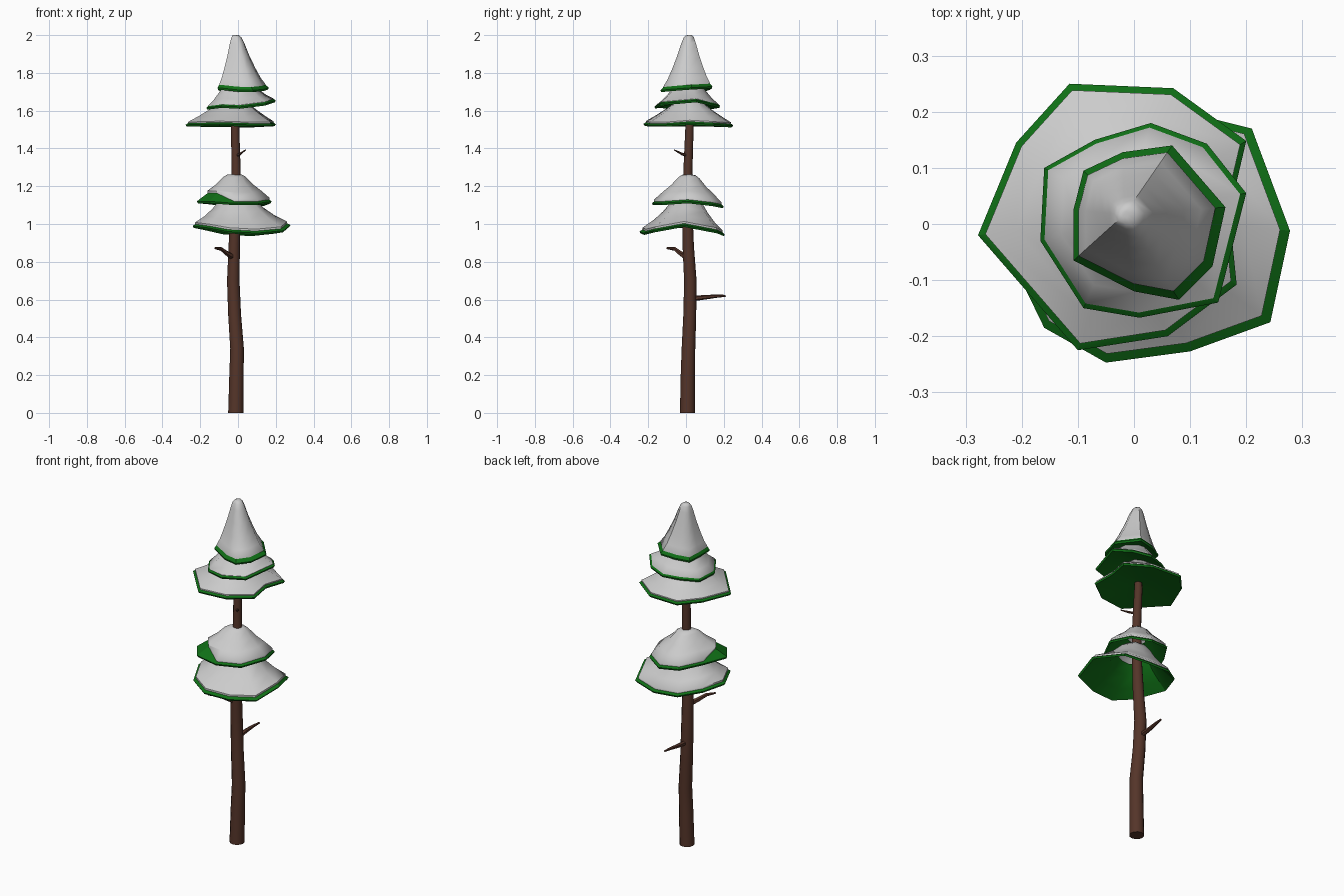
import bpy, math
from mathutils import Vector


def material(name, rgb):
    m = bpy.data.materials.new(name)
    m.diffuse_color = (*rgb, 1)
    return m


BARK = material("bark", (0.09, 0.035, 0.022))
GREEN = material("needles", (0.005, 0.16, 0.008))


def add_rings(name, rings, mat=None, caps=(True, True), angle=40):
    """Skin a stack of equally sized vertex rings."""
    n = len(rings[0])
    verts = [v for r in rings for v in r]
    faces = []
    for k in range(len(rings) - 1):
        for i in range(n):
            j = (i + 1) % n
            faces.append((k * n + i, k * n + j, (k + 1) * n + j, (k + 1) * n + i))
    if caps[0]:
        faces.append(tuple(reversed(range(n))))
    if caps[1]:
        faces.append(tuple(range(len(verts) - n, len(verts))))
    me = bpy.data.meshes.new(name)
    me.from_pydata(verts, [], faces)
    me.polygons.foreach_set("use_smooth", [True] * len(faces))
    me.set_sharp_from_angle(angle=math.radians(angle))
    if mat:
        me.materials.append(mat)
    ob = bpy.data.objects.new(name, me)
    bpy.context.collection.objects.link(ob)
    return ob


def tube(name, path, sides):
    """Tapered tube through (x, y, z, radius) points."""
    pts = [Vector(p[:3]) for p in path]
    rings = []
    for k, p in enumerate(pts):
        d = (pts[min(k + 1, len(pts) - 1)] - pts[max(k - 1, 0)]).normalized()
        if name == "trunk" and k == 0:
            d = Vector((0, 0, 1))
        ref = Vector((1, 0, 0)) if abs(d.z) > 0.8 else Vector((0, 0, 1))
        v = d.cross(ref).normalized()
        u = v.cross(d)
        ring = []
        for i in range(sides):
            a = 2 * math.pi * i / sides
            ring.append(p + path[k][3] * (u * math.cos(a) + v * math.sin(a)))
        rings.append(ring)
    return add_rings(name, rings, BARK)


# trunk and bare twigs
tube("trunk", [(-0.012, 0.008, 0, 0.040), (-0.008, 0.010, 0.2, 0.038),
               (-0.005, 0.013, 0.34, 0.036), (-0.018, 0.020, 0.52, 0.034),
               (-0.025, 0.023, 0.70, 0.033), (-0.020, 0.012, 0.88, 0.030),
               (-0.015, 0.008, 1.05, 0.027), (-0.010, 0.010, 1.28, 0.024),
               (-0.015, 0.018, 1.50, 0.022), (-0.015, 0.018, 1.70, 0.016)], 12)
tube("lower_twig", [(-0.02, 0.03, 0.605, 0.015), (-0.02, 0.10, 0.612, 0.012),
                    (-0.015, 0.16, 0.618, 0.009), (-0.01, 0.21, 0.62, 0.005)], 6)
tube("middle_twig", [(-0.02, 0.01, 0.82, 0.017), (-0.06, -0.03, 0.845, 0.013),
                     (-0.09, -0.06, 0.868, 0.010), (-0.122, -0.10, 0.872, 0.005)], 6)
tube("upper_twig", [(-0.01, 0.01, 1.36, 0.009), (0.01, -0.02, 1.37, 0.007),
                    (0.04, -0.062, 1.392, 0.003)], 6)

C = Vector((-0.017, 0.017))


def tier(name, z0, outline, snow, under, lift=0.02, tuck=None):
    """Branch layer: green shell with a thick rim, plus a snow cover on top."""
    tuck = tuck or {}

    def ring(s, h, pull=False):
        out = []
        for i, (x, y, dz) in enumerate(outline):
            t = s * (1 - tuck.get(i, 0)) if pull else s
            hh = h + (0.12 * tuck.get(i, 0) if pull else 0)
            out.append((C.x + (x - C.x) * t, C.y + (y - C.y) * t, z0 + hh + dz * s))
        return out

    # green shell, from the inside of the skirt round the rim to under the snow
    green = [ring(s, h) for s, h in reversed(under)]
    green += [ring(0.975, 0), ring(1, lift * 0.5), ring(0.94, lift)]
    green += [ring(s * 0.93, h - 0.005) for s, h in snow[1:3]]
    add_rings(name + "_needles", green, GREEN, (False, False), 30)
    # snow cover
    cover = [ring(snow[0][0], snow[0][1] - 0.012, True)]
    cover += [ring(s, h, k < 1) for k, (s, h) in enumerate(snow)]
    add_rings(name + "_snow", cover, None, (False, True), 50)


tier("first_tier", 0.955,
     [(0.278, -0.012, 0.03), (0.21, 0.17, -0.005), (0.07, 0.205, -0.02),
      (-0.08, 0.195, -0.01), (-0.19, 0.11, 0.015), (-0.24, -0.02, 0.025),
      (-0.16, -0.185, 0.015), (-0.05, -0.247, -0.005), (0.10, -0.227, -0.013),
      (0.243, -0.175, 0.0)],
     [(0.94, 0.03), (0.72, 0.068), (0.52, 0.115), (0.36, 0.165), (0.2, 0.20)],
     [(0.75, 0.04), (0.5, 0.09), (0.35, 0.14)])

tier("second_tier", 1.095,
     [(0.178, 0.01, 0.015), (0.14, 0.14, 0.0), (0.04, 0.20, -0.012),
      (-0.08, 0.18, 0.0), (-0.16, 0.06, 0.01), (-0.218, -0.07, 0.015),
      (-0.15, -0.165, 0.015), (-0.02, -0.18, 0.005), (0.11, -0.13, 0.005)],
     [(0.94, 0.03), (0.72, 0.07), (0.48, 0.11), (0.3, 0.15), (0.2, 0.163),
      (0.06, 0.168)],
     [(0.75, 0.03), (0.5, 0.07), (0.3, 0.11)], tuck={5: 0.24, 6: 0.24})

tier("third_tier", 1.515,
     [(0.17, 0.02, 0.01), (0.2, 0.148, 0.003), (0.07, 0.242, -0.004),
      (-0.115, 0.25, -0.002), (-0.21, 0.145, 0.0), (-0.278, -0.02, 0.0),
      (-0.1, -0.225, 0.005), (0.06, -0.2, 0.0), (0.183, -0.108, 0.0)],
     [(0.95, 0.025), (0.74, 0.055), (0.52, 0.09), (0.3, 0.13), (0.12, 0.16)],
     [(0.7, 0.01), (0.4, 0.02), (0.08, 0.025)])

tier("fourth_tier", 1.61,
     [(0.2, 0.055, 0.035), (0.13, 0.143, 0.015), (0.03, 0.18, 0.005),
      (-0.07, 0.15, 0.0), (-0.16, 0.1, -0.005), (-0.167, -0.03, -0.005),
      (-0.09, -0.15, 0.005), (0.01, -0.167, 0.0), (0.15, -0.14, 0.018)],
     [(0.95, 0.02), (0.75, 0.05), (0.55, 0.09), (0.35, 0.13), (0.15, 0.16)],
     [(0.7, 0.015), (0.4, 0.03), (0.1, 0.04)])

tier("top_tier", 1.70,
     [(0.163, 0.03, 0.012), (0.068, 0.14, 0.018), (-0.02, 0.128, 0.01),
      (-0.09, 0.095, 0.0), (-0.108, 0.025, 0.01), (-0.108, -0.065, 0.012),
      (0.0, -0.12, 0.0), (0.08, -0.135, -0.002), (0.14, -0.075, 0.004)],
     [(0.9, 0.03), (0.76, 0.065), (0.6, 0.12), (0.42, 0.19), (0.28, 0.255),
      (0.2, 0.285), (0.12, 0.298), (0.04, 0.3)],
     [(0.7, 0.015), (0.4, 0.03), (0.1, 0.04)])
